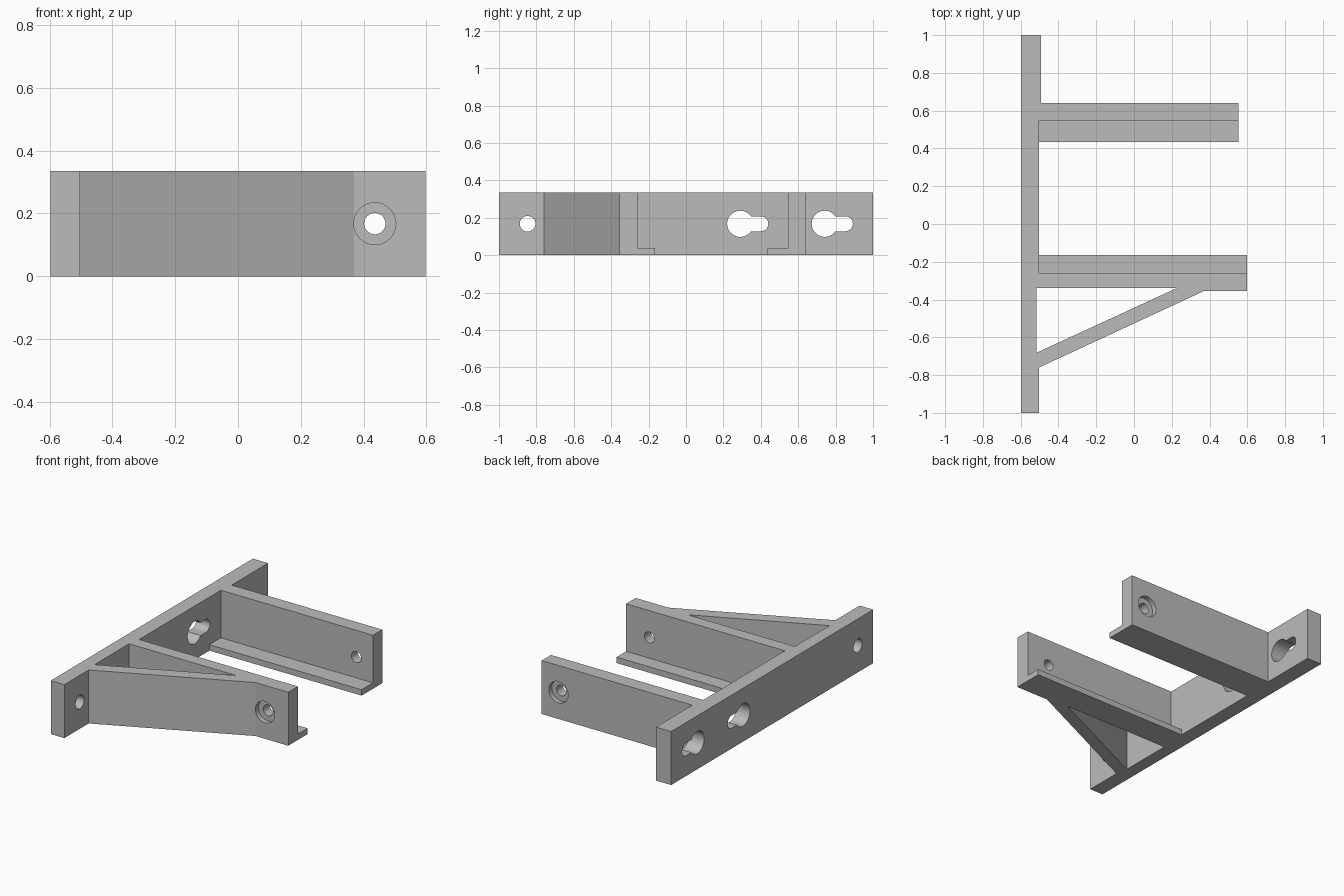
import bpy, bmesh
from math import sin, cos, pi, asin
from mathutils import Vector

cube = bpy.data.objects.get("Cube")
if cube:
    bpy.data.objects.remove(cube)

H = 0.335           # height of the bracket
MID = H / 2         # height of all holes

grey = bpy.data.materials.new("light grey")
grey.use_nodes = True
grey.diffuse_color = (0.5, 0.5, 0.5, 1)
grey.node_tree.nodes["Principled BSDF"].inputs["Base Color"].default_value = (0.5, 0.5, 0.5, 1)


def prism(name, points, direction):
    """Extrude a closed outline along a direction."""
    bm = bmesh.new()
    face = bm.faces.new([bm.verts.new(p) for p in points])
    out = bmesh.ops.extrude_face_region(bm, geom=[face])
    verts = [v for v in out["geom"] if isinstance(v, bmesh.types.BMVert)]
    bmesh.ops.translate(bm, verts=verts, vec=Vector(direction))
    bmesh.ops.recalc_face_normals(bm, faces=bm.faces)
    mesh = bpy.data.meshes.new(name)
    bm.to_mesh(mesh)
    bm.free()
    mesh.materials.append(grey)
    obj = bpy.data.objects.new(name, mesh)
    bpy.context.collection.objects.link(obj)
    return obj


def arc(cy, r, start, end, n=32):
    """Points of an arc around (cy, MID)."""
    return [(cy + r * cos(start + (end - start) * i / n),
             MID + r * sin(start + (end - start) * i / n)) for i in range(n + 1)]


def cut(body, cutter):
    cutter.hide_render = True
    mod = body.modifiers.new("cut", "BOOLEAN")
    mod.operation = "DIFFERENCE"
    mod.solver = "EXACT"
    mod.object = cutter
    bpy.context.view_layer.objects.active = body
    bpy.ops.object.modifier_apply(modifier=mod.name)
    bpy.data.objects.remove(cutter)


# Bracket outline: wall plate, two arms with ledges, diagonal brace
outline = [(-0.597, -1), (-0.503, -1), (-0.503, -0.76), (0.37, -0.355),
           (0.597, -0.355), (0.597, -0.165), (-0.503, -0.165), (-0.503, 0.435),
           (0.552, 0.435), (0.552, 0.64), (-0.492, 0.64), (-0.492, 1), (-0.597, 1)]
bracket = prism("bracket", [(x, y, 0) for x, y in outline], (0, 0, H))

# Triangular opening behind the brace
triangle = [(-0.517, -0.682), (0.225, -0.34), (-0.517, -0.34)]
cut(bracket, prism("brace_opening", [(x, y, -0.1) for x, y in triangle], (0, 0, 0.6)))

# Space above the ledges, leaving thin lips at the bottom of each arm
for y0, y1 in ((-0.26, -0.1), (0.37, 0.548)):
    space = [(-0.503, y0), (0.7, y0), (0.7, y1), (-0.503, y1)]
    cut(bracket, prism("ledge_space", [(x, y, 0.037) for x, y in space], (0, 0, 0.5)))

# Keyholes and screw hole through the wall plate
R, S = 0.07, 0.04
a = asin(S / R)
holes = [arc(c, R, a, 2 * pi - a) + arc(c + 0.11, S, -pi / 2, pi / 2, 16)
         for c in (0.29, 0.742)]
holes.append(arc(-0.847, 0.042, 0, 2 * pi)[:-1])
for points in holes:
    cut(bracket, prism("plate_hole", [(-0.7, y, z) for y, z in points], (0.3, 0, 0)))

# Bolt holes through the arms, counterbored on the outer faces
for face_y, inward in ((-0.355, 1), (0.64, -1)):
    for radius, depth in ((0.034, 0.15), (0.067, 0.03)):
        ring = arc(0.436, radius, 0, 2 * pi)[:-1]
        start = face_y - inward * 0.05
        cut(bracket, prism("bolt_hole", [(x, start, z) for x, z in ring],
                           (0, inward * (depth + 0.05), 0)))

# Smooth bores, sharp edges elsewhere
bpy.ops.object.select_all(action="DESELECT")
bracket.select_set(True)
bpy.context.view_layer.objects.active = bracket
bpy.ops.object.shade_smooth_by_angle(angle=0.4)
